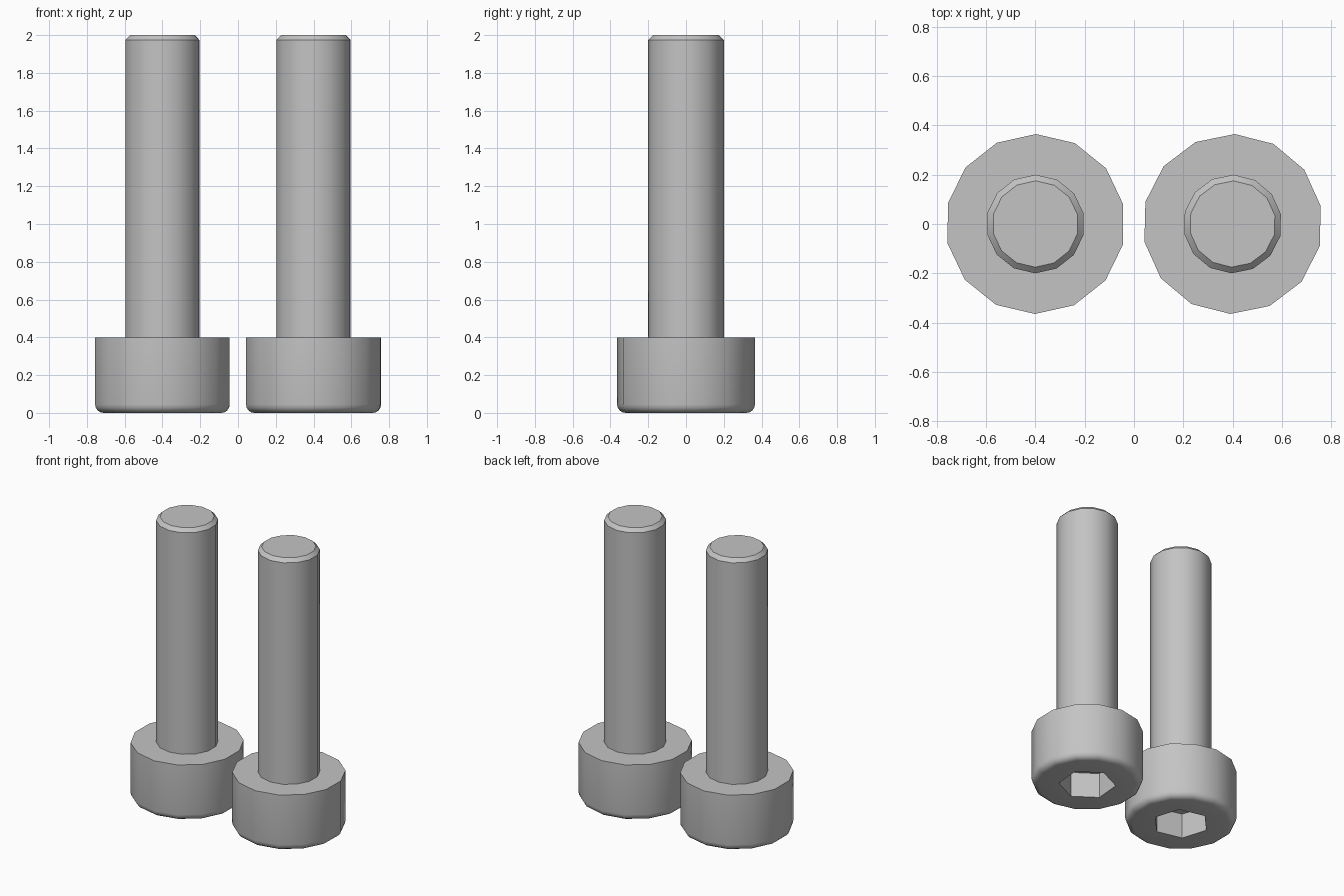
import bpy, bmesh
from math import sin, cos, pi, radians

cube = bpy.data.objects.get("Cube")
if cube:
    bpy.data.objects.remove(cube, do_unlink=True)

SIDES = 14
HEAD_R, HEAD_H, FILLET = 0.365, 0.4, 0.045
SHAFT_R, HEIGHT, CHAMFER = 0.2, 2.0, 0.025
SOCKET_R, SOCKET_DEPTH = 0.187, 0.18

steel = bpy.data.materials.new("grey steel")
steel.use_nodes = True
grey = (0.55, 0.55, 0.55, 1)
steel.diffuse_color = grey
steel.node_tree.nodes["Principled BSDF"].inputs["Base Color"].default_value = grey


def ring(bm, radius, z, sides, turn):
    """Closed loop of vertices around the z axis."""
    angles = [turn + 2 * pi * i / sides for i in range(sides)]
    return [bm.verts.new((radius * cos(a), radius * sin(a), z)) for a in angles]


def skin(bm, lower, upper):
    """Band of quads between two loops of equal length."""
    n = len(lower)
    for i in range(n):
        j = (i + 1) % n
        bm.faces.new((lower[i], lower[j], upper[j], upper[i]))


def bolt(name, x, turn, socket_turn):
    bm = bmesh.new()

    # Profile from the rounded head edge up to the chamfered shaft tip
    arc = [i * pi / 8 for i in range(5)]
    profile = [(HEAD_R - FILLET * (1 - sin(a)), FILLET * (1 - cos(a))) for a in arc]
    profile += [(HEAD_R, HEAD_H), (SHAFT_R, HEAD_H),
                (SHAFT_R, HEIGHT - CHAMFER), (SHAFT_R - CHAMFER, HEIGHT)]
    loops = [ring(bm, r, z, SIDES, pi / 2 + turn) for r, z in profile]
    for lower, upper in zip(loops, loops[1:]):
        skin(bm, lower, upper)
    bm.faces.new(loops[-1])

    # Hexagonal socket sunk into the head
    rim = ring(bm, SOCKET_R, 0, 6, socket_turn)
    floor = ring(bm, SOCKET_R, SOCKET_DEPTH, 6, socket_turn)
    skin(bm, rim, floor)
    bm.faces.new(floor)

    # Flat underside between the head edge and the socket rim
    border = [e for e in bm.edges if e.is_boundary]
    bmesh.ops.triangle_fill(bm, edges=border, use_beauty=True, normal=(0, 0, -1))
    bmesh.ops.recalc_face_normals(bm, faces=bm.faces)

    mesh = bpy.data.meshes.new(name)
    bm.to_mesh(mesh)
    bm.free()
    mesh.materials.append(steel)
    obj = bpy.data.objects.new(name, mesh)
    obj.location.x = x
    bpy.context.collection.objects.link(obj)

    bpy.ops.object.select_all(action='DESELECT')
    obj.select_set(True)
    bpy.context.view_layer.objects.active = obj
    bpy.ops.object.shade_smooth_by_angle(angle=radians(30))


bolt("left_bolt", 0.4, radians(-1.4), radians(25))
bolt("right_bolt", -0.4, radians(-0.3), radians(47))
